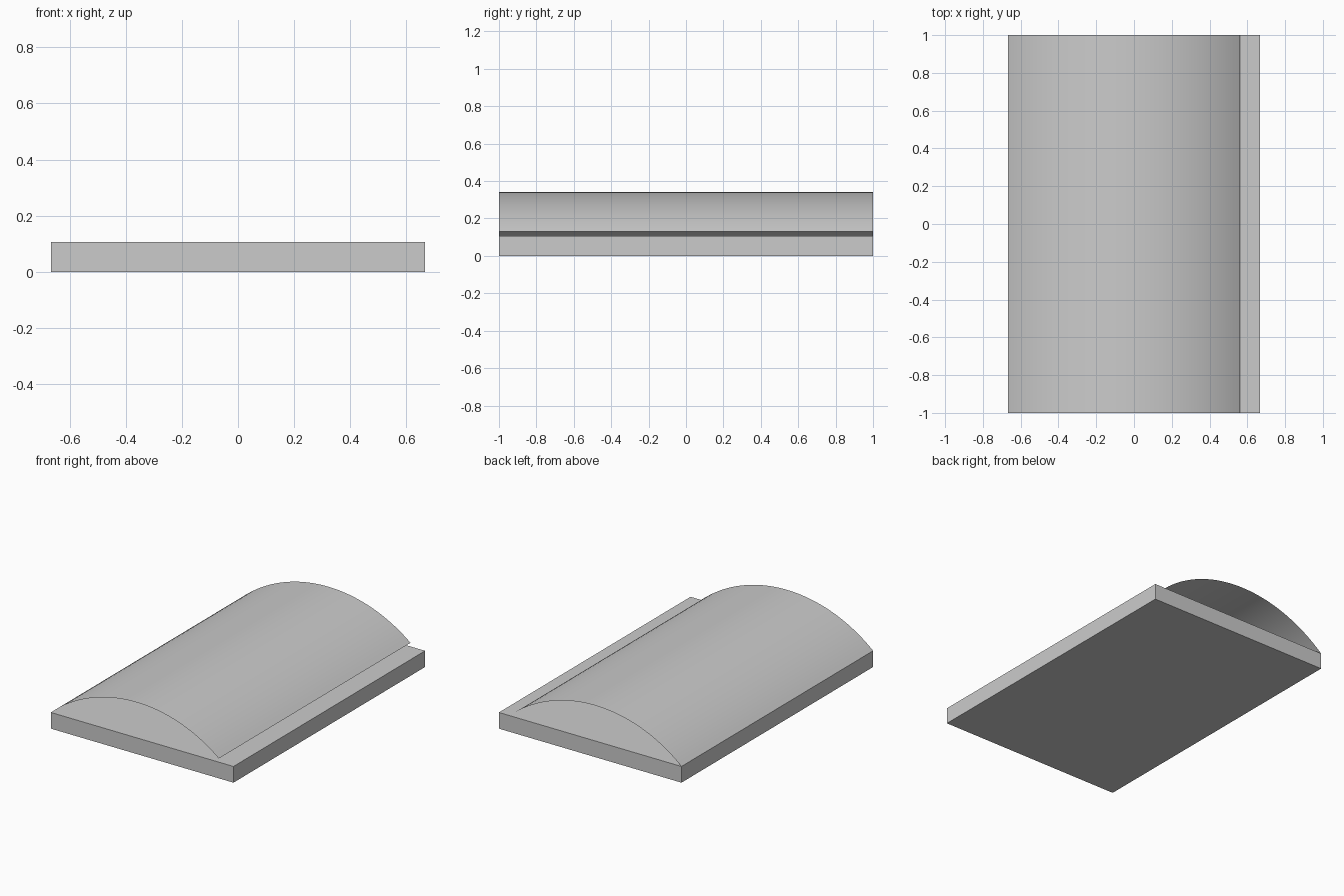
import bpy
import bmesh
from math import atan2, cos, sin, hypot
from mathutils import Vector

cube = bpy.data.objects.get("Cube")
if cube:
    bpy.data.objects.remove(cube, do_unlink=True)

HALF_WIDTH, HALF_LENGTH, BASE_TOP = 0.667, 1.0, 0.107

grey = bpy.data.materials.new("light_grey")
grey.use_nodes = True
grey.diffuse_color = (0.6, 0.6, 0.6, 1)
grey.node_tree.nodes["Principled BSDF"].inputs["Base Color"].default_value = grey.diffuse_color


def add_object(name, bm):
    mesh = bpy.data.meshes.new(name)
    bm.to_mesh(mesh)
    bm.free()
    mesh.materials.append(grey)
    obj = bpy.data.objects.new(name, mesh)
    bpy.context.collection.objects.link(obj)
    return obj


# Flat rectangular base slab
bm = bmesh.new()
bmesh.ops.create_cube(bm, size=1)
bmesh.ops.scale(bm, vec=(2 * HALF_WIDTH, 2 * HALF_LENGTH, BASE_TOP), verts=bm.verts)
bmesh.ops.translate(bm, vec=(0, 0, BASE_TOP / 2), verts=bm.verts)
add_object("base_slab", bm)

# Open curved sheet: left edge rests on the slab, right edge floats just above it
start = Vector((-HALF_WIDTH, BASE_TOP))
end = Vector((0.56, 0.131))
rise = 0.222
chord = end - start
half = chord.length / 2
radius = (half ** 2 + rise ** 2) / (2 * rise)
normal = Vector((-chord.y, chord.x)).normalized()
centre = (start + end) / 2 + normal * (rise - radius)
a0 = atan2(start.y - centre.y, start.x - centre.x)
a1 = atan2(end.y - centre.y, end.x - centre.x)

SEGMENTS = 40
bm = bmesh.new()
previous = None
for i in range(SEGMENTS + 1):
    a = a0 + (a1 - a0) * i / SEGMENTS
    x, z = centre.x + radius * cos(a), centre.y + radius * sin(a)
    row = [bm.verts.new((x, y, z)) for y in (-HALF_LENGTH, HALF_LENGTH)]
    if previous:
        face = bm.faces.new((previous[0], row[0], row[1], previous[1]))
        face.smooth = True
    previous = row
add_object("arched_sheet", bm)
